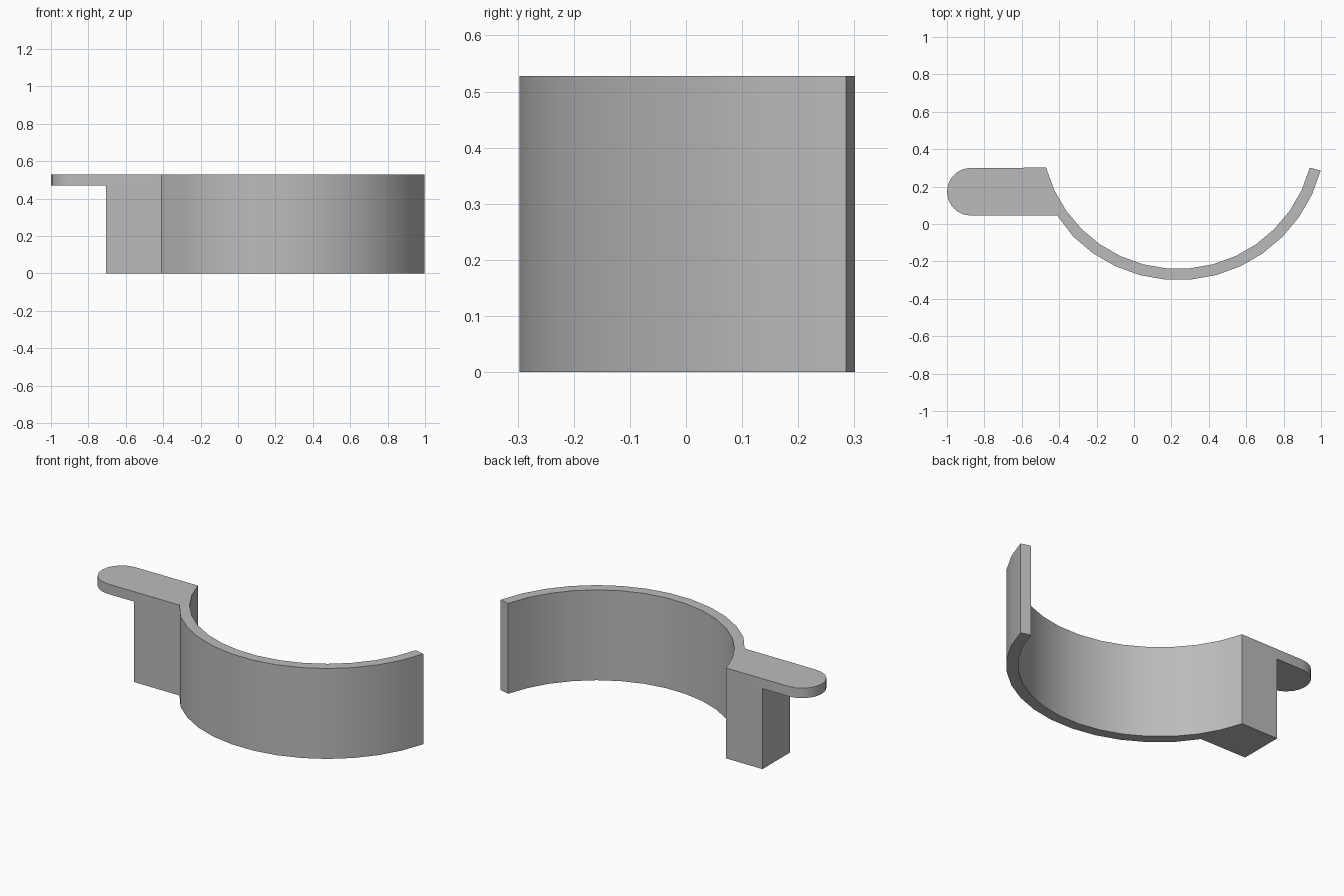
import bpy, bmesh
from math import cos, sin, radians

cube = bpy.data.objects.get("Cube")
if cube:
    bpy.data.objects.remove(cube)

HEIGHT, TAB_BOTTOM = 0.528, 0.47
CX, CY, OUTER, INNER = 0.235, 0.49, 0.79, 0.73
Y_FRONT, Y_BACK, BLOCK_X = 0.045, 0.30, -0.705

grey = bpy.data.materials.new("plain grey")
grey.use_nodes = True
grey.diffuse_color = (0.5, 0.5, 0.5, 1)
grey.node_tree.nodes["Principled BSDF"].inputs["Base Color"].default_value = (0.5, 0.5, 0.5, 1)


def arc(cx, cy, r, angles):
    return [(cx + r * cos(radians(a)), cy + r * sin(radians(a))) for a in angles]


def prism(name, outline, z0, z1):
    """Extrude a flat outline upward into a solid."""
    bm = bmesh.new()
    face = bm.faces.new([bm.verts.new((x, y, z0)) for x, y in outline])
    top = bmesh.ops.extrude_face_region(bm, geom=[face])["geom"]
    bmesh.ops.translate(bm, vec=(0, 0, z1 - z0),
                        verts=[v for v in top if isinstance(v, bmesh.types.BMVert)])
    bmesh.ops.recalc_face_normals(bm, faces=bm.faces)
    mesh = bpy.data.meshes.new(name)
    bm.to_mesh(mesh)
    bm.free()
    obj = bpy.data.objects.new(name, mesh)
    bpy.context.collection.objects.link(obj)
    return obj


# Curved band, mounting block and round-ended tab share one outline
tab_r = (Y_BACK - Y_FRONT) / 2
outline = [(-0.41, Y_FRONT)]
outline += arc(CX, CY, OUTER, range(225, 346, 10))
outline += arc(CX, CY, INNER, range(345, 194, -10))
outline += arc(-1 + tab_r, Y_FRONT + tab_r, tab_r, range(90, 271, 18))
clip = prism("curved_clip", outline, 0, HEIGHT)
clip.data.materials.append(grey)

# Cut away the space beneath the tab
cutter = prism("tab_cutter", [(-1.2, -0.2), (BLOCK_X, -0.2), (BLOCK_X, 0.6), (-1.2, 0.6)],
               -0.2, TAB_BOTTOM)
cutter.hide_render = True
cut = clip.modifiers.new("tab_undercut", "BOOLEAN")
cut.operation = "DIFFERENCE"
cut.solver = "EXACT"
cut.object = cutter
bpy.ops.object.select_all(action="DESELECT")
bpy.context.view_layer.objects.active = clip
clip.select_set(True)
bpy.ops.object.modifier_apply(modifier=cut.name)
bpy.data.objects.remove(cutter)

bpy.ops.object.shade_smooth_by_angle(angle=radians(30))
